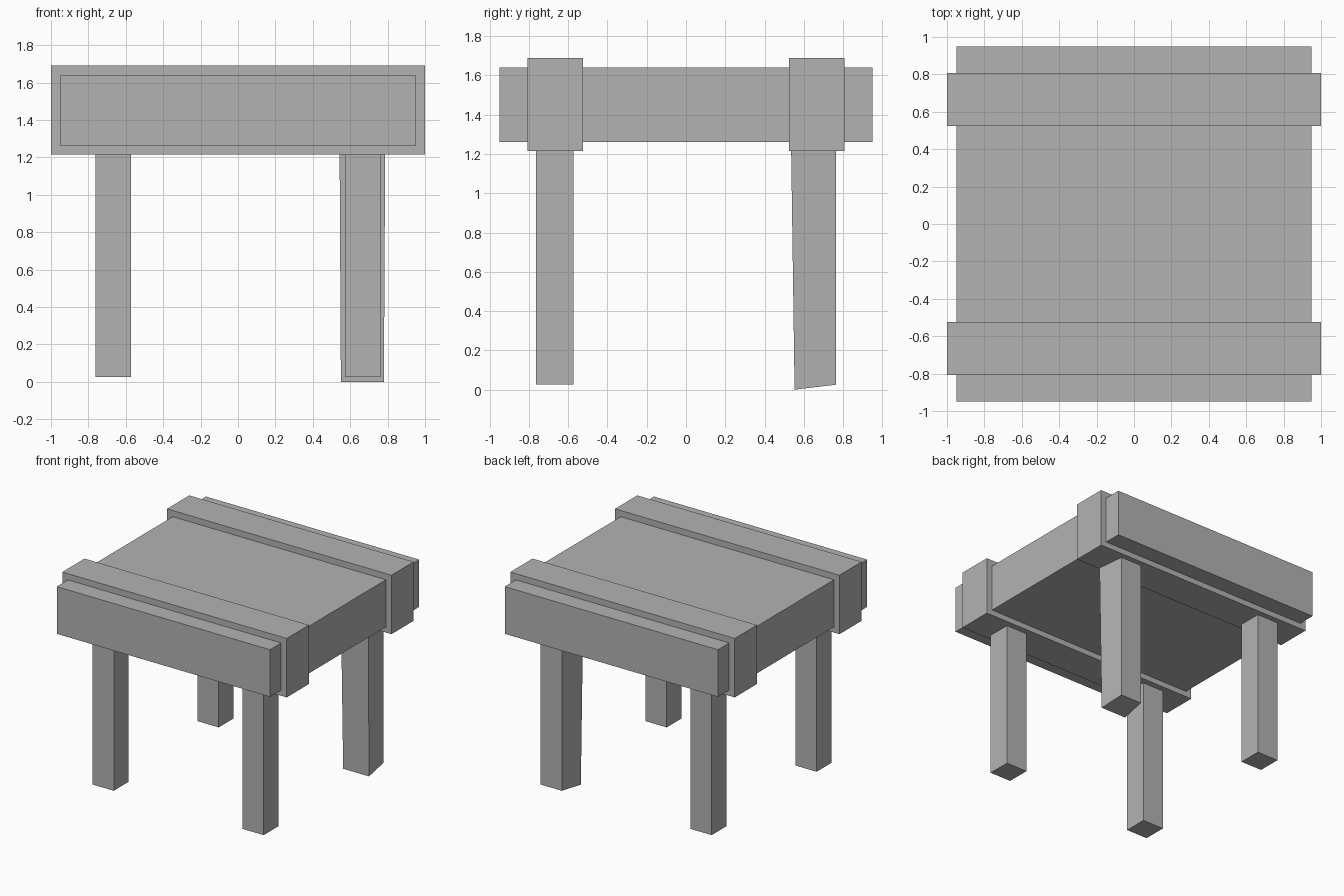
import bpy
import bmesh

cube = bpy.data.objects.get("Cube")
if cube:
    bpy.data.objects.remove(cube, do_unlink=True)

# Single plain grey finish
grey = bpy.data.materials.new("plain_grey")
grey.use_nodes = True
colour = (0.45, 0.45, 0.45, 1)
grey.diffuse_color = colour
grey.node_tree.nodes["Principled BSDF"].inputs["Base Color"].default_value = colour


def box(name, low, high, reshape=None):
    """Flat-sided box between two corners, optionally reshaped per vertex."""
    bm = bmesh.new()
    bmesh.ops.create_cube(bm, size=1)
    for v in bm.verts:
        for i in range(3):
            v.co[i] = high[i] if v.co[i] > 0 else low[i]
    if reshape:
        for v in bm.verts:
            reshape(v.co)
    mesh = bpy.data.meshes.new(name)
    bm.to_mesh(mesh)
    bm.free()
    mesh.materials.append(grey)
    obj = bpy.data.objects.new(name, mesh)
    bpy.context.collection.objects.link(obj)
    return obj


def warp_leg(co):
    """Widen the inner face of the crooked leg and lengthen its inner foot edge."""
    if co.y < 0.6:
        top = co.z > 1
        side = 1 if co.x > 0.67 else -1
        co.x = 0.665 + side * (0.122 if top else 0.115)
        co.y = 0.535 if top else 0.553
        if not top:
            co.z = 0.0


# Thick seat slab
box("seat", (-0.95, -0.95, 1.26), (0.95, 0.95, 1.64))

# Bands across the seat, and the legs beneath them
for end, sy in (("front", -1), ("back", 1)):
    y0, y1 = sorted((sy * 0.525, sy * 0.808))
    box(end + "_band", (-1, y0, 1.215), (1, y1, 1.69))
    for hand, sx in (("right", -1), ("left", 1)):
        x0, x1 = sorted((sx * 0.573, sx * 0.763))
        y0, y1 = sorted((sy * 0.573, sy * 0.763))
        crooked = sx > 0 and sy > 0
        box(f"{end}_{hand}_leg", (x0, y0, 0.025), (x1, y1, 1.26),
            warp_leg if crooked else None)
